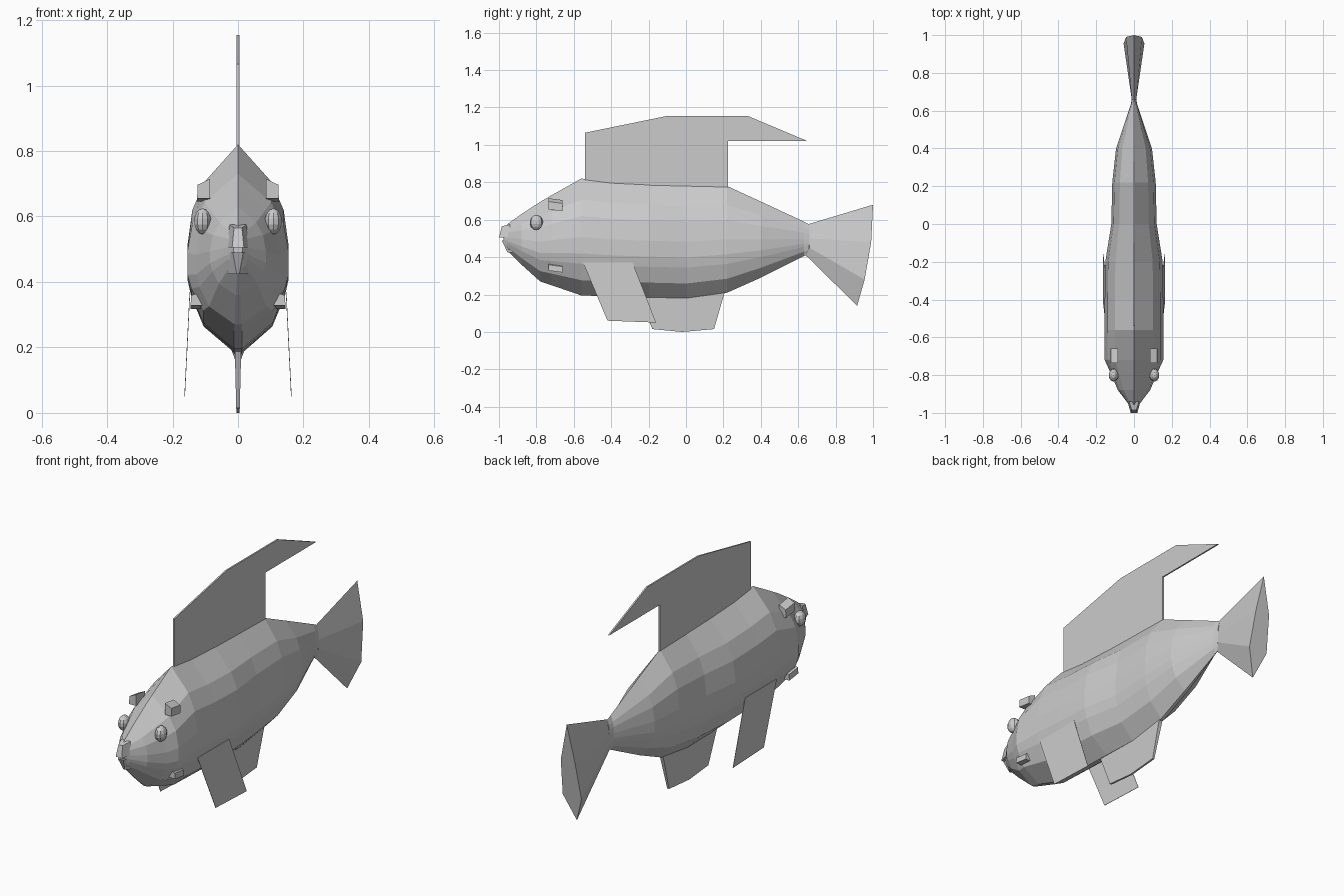
import bpy, bmesh, math
from mathutils import Vector

if "Cube" in bpy.data.objects:
    bpy.data.objects.remove(bpy.data.objects["Cube"])

grey = bpy.data.materials.new("plain grey")
grey.diffuse_color = (0.6, 0.6, 0.6, 1)
grey.use_nodes = True
grey.node_tree.nodes["Principled BSDF"].inputs["Base Color"].default_value = grey.diffuse_color


def finish(name, bm):
    bmesh.ops.recalc_face_normals(bm, faces=bm.faces)
    me = bpy.data.meshes.new(name)
    bm.to_mesh(me)
    bm.free()
    me.materials.append(grey)
    ob = bpy.data.objects.new(name, me)
    bpy.context.collection.objects.link(ob)
    return ob


def loft(name, rings):
    """Skin a list of closed rings and cap both ends."""
    bm = bmesh.new()
    rs = [[bm.verts.new(p) for p in r] for r in rings]
    n = len(rs[0])
    for a, b in zip(rs, rs[1:]):
        for i in range(n):
            j = (i + 1) % n
            bm.faces.new((a[i], a[j], b[j], b[i]))
    bm.faces.new(rs[0])
    bm.faces.new(rs[-1])
    return finish(name, bm)


def plate(name, pts, x_of, thick):
    """Flat fin from a side outline (y, z); x_of gives its x at height z."""
    rings = [[(x_of(z) + s * thick(z) / 2, y, z) for y, z in pts] for s in (-1, 1)]
    return loft(name, rings)


# body: stations (y, top, bottom, half width) with one shared cross-section
stations = [(-0.975, .555, .47, .014), (-0.95, .58, .43, .032), (-0.88, .63, .36, .085),
            (-0.78, .695, .27, .128), (-0.72, .73, .25, .155), (-0.56, .82, .195, .155),
            (-0.40, .80, .19, .155), (-0.20, .79, .185, .152), (0.0, .785, .18, .12),
            (0.22, .78, .21, .115), (0.40, .697, .29, .095), (0.63, .59, .405, .018),
            (0.66, .575, .42, .012)]
section = [(1, 0), (.82, .65), (.68, .9), (.5, 1), (.36, 1), (.27, .92), (.13, .69), (0, .08)]
rings = []
for y, top, bot, hw in stations:
    right = [(w * hw, y, bot + t * (top - bot)) for t, w in section]
    rings.append(right + [(-x, yy, z) for x, yy, z in reversed(right[1:])])
loft("body", rings)

# tail fin: narrow at the root, lens-shaped wedge at the back
root = [(0, .65, .575), (.012, .66, .50), (.012, .66, .45), (0, .64, .41),
        (-.012, .66, .45), (-.012, .66, .50)]
rear = [(0, 1.0, .68), (.042, .99, .48), (.055, .955, .28), (0, .915, .14),
        (-.055, .955, .28), (-.042, .99, .48)]
loft("tail_fin", [root, rear])

# top and belly fins
plate("dorsal_fin", [(-.54, .78), (-.54, 1.065), (-.1, 1.155), (.33, 1.155),
                     (.65, 1.02), (.225, 1.02), (.225, .74)],
      lambda z: 0, lambda z: .008)
plate("belly_fin", [(-.26, .22), (-.18, .015), (-.02, 0), (.15, .015), (.215, .24)],
      lambda z: 0, lambda z: .01 + .05 * z)

# lips
for name, z0, z1, ya, yb in (("upper_lip", .505, .565, -1.0, -.94),
                             ("lower_lip", .425, .49, -.985, -.93)):
    if name == "upper_lip":
        front = [(-.018, ya, z0), (.018, ya, z0), (.012, ya + .015, z1), (-.012, ya + .015, z1)]
        back = [(-.034, yb, z0), (.034, yb, z0), (.026, yb, z1 + .01), (-.026, yb, z1 + .01)]
    else:
        front = [(-.004, ya + .03, z0), (.004, ya + .03, z0), (.016, ya, z1), (-.016, ya, z1)]
        back = [(-.03, yb, z0), (.03, yb, z0), (.034, yb, z1), (-.034, yb, z1)]
    loft(name, [front, back])

for s, side in ((1, "right"), (-1, "left")):
    # side fins, leaning slightly outwards towards the bottom
    plate(side + "_side_fin", [(-.55, .37), (-.42, .06), (-.16, .05), (-.285, .37)],
          lambda z: s * (.163 - .05 * (z - .05)), lambda z: .002)
    # eyes
    bm = bmesh.new()
    bmesh.ops.create_uvsphere(bm, u_segments=10, v_segments=7, radius=1)
    for v in bm.verts:
        v.co = Vector((s * .108 + v.co.x * .027, -.80 + v.co.y * .036, .585 + v.co.z * .04))
    finish(side + "_eye", bm)
    # small gill ridges above and below the cheek
    for part, x, z, h in (("upper_gill", .105, .685, .03), ("lower_gill", .125, .35, .022)):
        a = [(s * (x - .02), -.735, z + h), (s * (x + .018), -.735, z + h * .4),
             (s * (x + .02), -.735, z - h), (s * (x - .02), -.735, z - h)]
        b = [(px, -.66, pz - .01) for px, _, pz in a]
        loft(side + "_" + part, [a, b])
